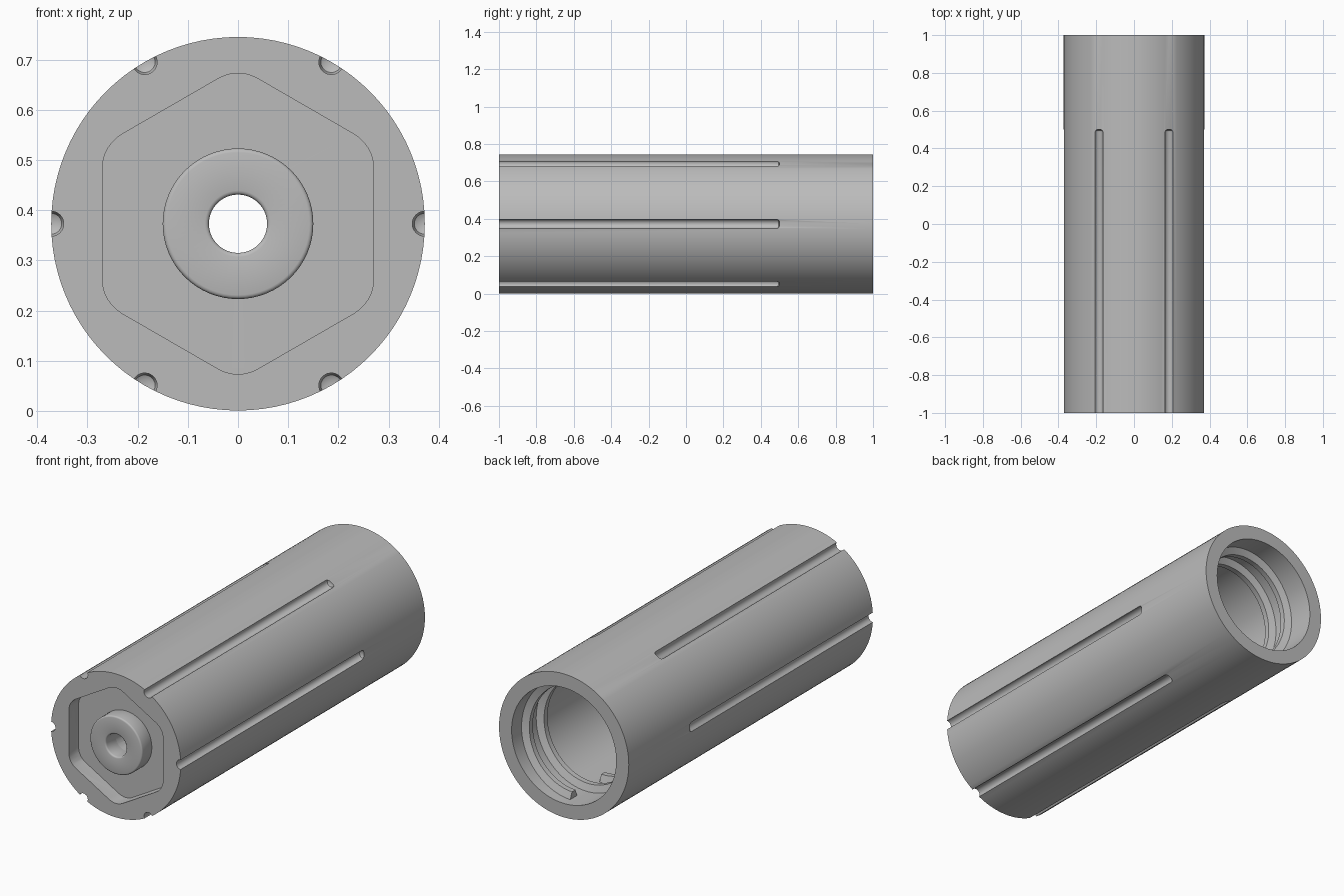
import bpy, bmesh
from math import sin, cos, pi, radians

if "Cube" in bpy.data.objects:
    bpy.data.objects.remove(bpy.data.objects["Cube"])

R = 0.372          # outer radius
CZ = 0.373         # height of the axis
BORE = 0.30        # radius of the rear socket
HOLE = 0.058       # radius of the through hole
FLOOR = -0.92      # bottom of the front recess

grey = bpy.data.materials.new("plain grey")
grey.use_nodes = True
grey.diffuse_color = (0.5, 0.5, 0.5, 1)
grey.node_tree.nodes["Principled BSDF"].inputs["Base Color"].default_value = (0.5, 0.5, 0.5, 1)


def skin(name, rings, closed):
    """Join matching rings of points into a surface, capped if not closed."""
    bm = bmesh.new()
    loops = [[bm.verts.new(p) for p in ring] for ring in rings]
    n = len(loops[0])
    pairs = list(zip(loops, loops[1:]))
    if closed:
        pairs.append((loops[-1], loops[0]))
    else:
        bm.faces.new(loops[0])
        bm.faces.new(loops[-1])
    for a, b in pairs:
        for i in range(n):
            j = (i + 1) % n
            bm.faces.new((a[i], a[j], b[j], b[i]))
    bmesh.ops.recalc_face_normals(bm, faces=bm.faces)
    mesh = bpy.data.meshes.new(name)
    bm.to_mesh(mesh)
    bm.free()
    mesh.materials.append(grey)
    obj = bpy.data.objects.new(name, mesh)
    bpy.context.collection.objects.link(obj)
    return obj


def polar(r, angle, y):
    return (r * cos(angle), y, CZ + r * sin(angle))


def lathe(name, profile, sides=96):
    return skin(name, [[polar(r, 2 * pi * k / sides, y) for r, y in profile]
                       for k in range(sides)], True)


def activate(obj):
    bpy.ops.object.select_all(action="DESELECT")
    obj.select_set(True)
    bpy.context.view_layer.objects.active = obj


def cut(obj, cutter):
    cutter.hide_render = True
    mod = obj.modifiers.new("cut", "BOOLEAN")
    mod.operation, mod.solver, mod.object = "DIFFERENCE", "EXACT", cutter
    activate(obj)
    bpy.ops.object.modifier_apply(modifier=mod.name)
    bpy.data.objects.remove(cutter)


def soften(obj, width):
    """Round the sharp edges and smooth the shading."""
    mod = obj.modifiers.new("round", "BEVEL")
    mod.width, mod.segments = width, 3
    mod.limit_method, mod.angle_limit = "ANGLE", radians(40)
    activate(obj)
    bpy.ops.object.modifier_apply(modifier=mod.name)
    bpy.ops.object.shade_smooth_by_angle(angle=radians(35))


# Tube with a deep rear socket and a thick front wall
body = lathe("body", [(HOLE, -1), (R, -1), (R, 1), (BORE, 1), (BORE, -0.8), (HOLE, -0.8)])

# Rounded hexagonal recess in the front
APOTHEM, FILLET = 0.27, 0.078
corner = (APOTHEM - FILLET) / cos(pi / 6)
outline = []
for k in range(6):
    a = pi / 2 + k * pi / 3
    for s in range(7):
        b = a + (s / 6 - 0.5) * pi / 3
        outline.append((corner * cos(a) + FILLET * cos(b), corner * sin(a) + FILLET * sin(b)))
cut(body, skin("recess_cutter", [[(x, y, CZ + z) for x, z in outline] for y in (-1.1, FLOOR)], False))

# Six long round grooves, open at the front
for k in range(6):
    a = k * pi / 3
    cx, _, cz = polar(R, a, 0)
    rings = [[(cx + r * cos(t), y, cz + r * sin(t))
              for t in (a + 2 * pi * (i + 0.5) / 20 for i in range(20))]
             for r, y in ((0.025, -1.1), (0.025, 0.485), (0.021, 0.495), (0.012, 0.5))]
    cut(body, skin("groove_cutter", rings, False))
soften(body, 0.008)

# Hub standing in the recess
hub = lathe("hub", [(HOLE, -1), (0.15, -1), (0.15, FLOOR + 0.01), (HOLE, FLOOR + 0.01)], 64)
soften(hub, 0.008)

# Two-turn screw thread inside the socket
TURNS, PITCH, STEPS = 2, 0.12, 128
section = [(BORE + 0.01, -0.032), (BORE + 0.01, 0.032), (0.265, 0.014), (0.265, -0.014)]
rings = []
for k in range(STEPS + 1):
    t = TURNS * k / STEPS
    rings.append([polar(r, -pi / 2 + 2 * pi * t, 0.92 - PITCH * t + dy) for r, dy in section])
thread = skin("screw_thread", rings, False)
activate(thread)
bpy.ops.object.shade_smooth_by_angle(angle=radians(30))
